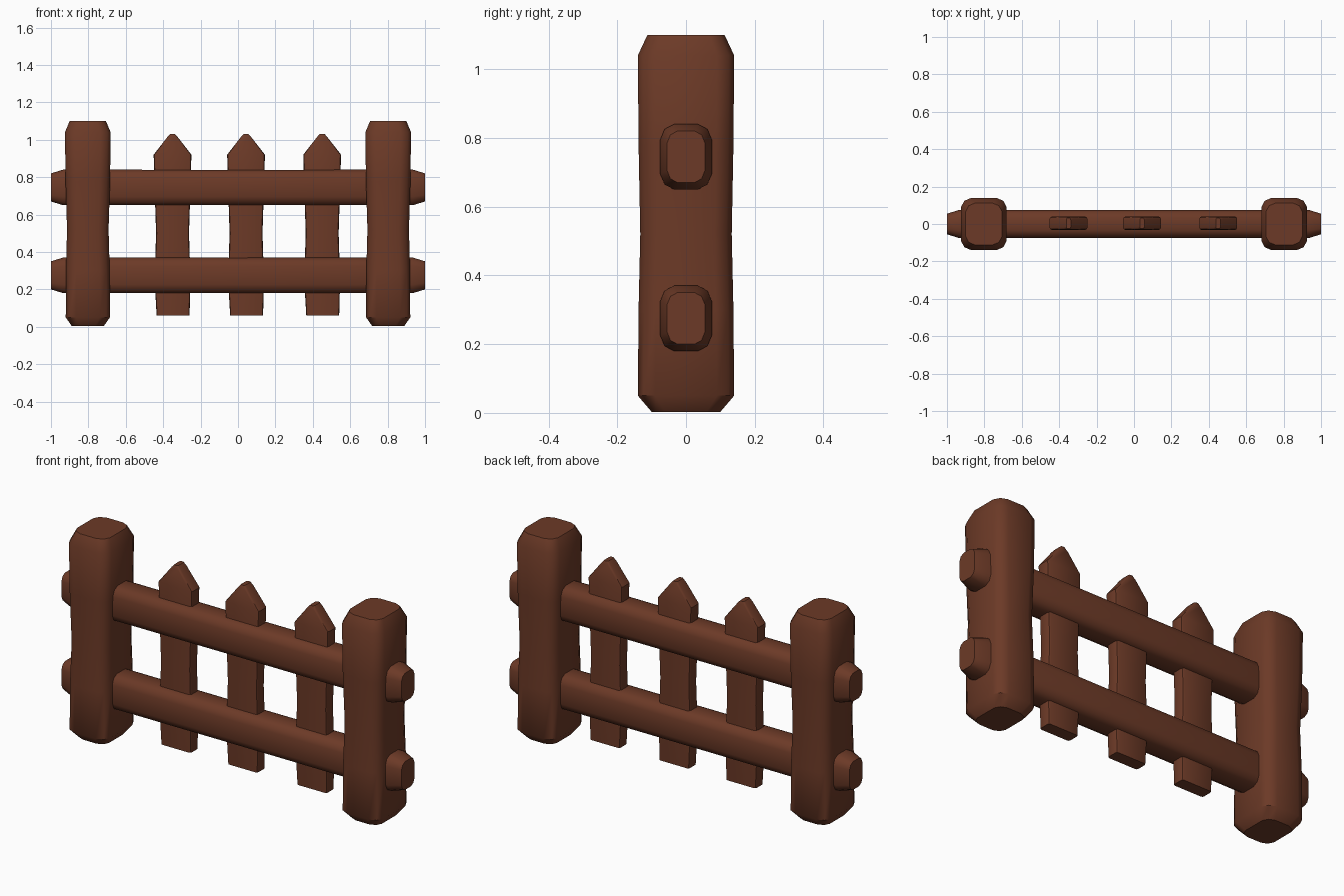
import bpy, bmesh
from mathutils import Vector

if "Cube" in bpy.data.objects:
    bpy.data.objects.remove(bpy.data.objects["Cube"])

wood = bpy.data.materials.new("brown wood")
wood.diffuse_color = (0.15, 0.042, 0.02, 1)
wood.use_nodes = True
wood.node_tree.nodes["Principled BSDF"].inputs["Base Color"].default_value = wood.diffuse_color


def ring_points(hu, hv, cu, cv):
    """Rounded rectangle: half sizes hu, hv with corner cuts cu, cv."""
    pts = []
    for su, sv, flip in ((1, 1, 0), (-1, 1, 1), (-1, -1, 0), (1, -1, 1)):
        corner = [(hu, hv - cv), (hu - cu * 0.32, hv - cv * 0.32), (hu - cu, hv)]
        if flip:
            corner.reverse()
        pts += [(su * u, sv * v) for u, v in corner]
    return pts


def loft(name, rings, place, angle):
    """Skin rings (t, half u, half v, cut u, cut v, shift u); place maps (u, v, t) to xyz."""
    bm = bmesh.new()
    loops = []
    for t, hu, hv, cu, cv, du in rings:
        loops.append([bm.verts.new(place(u + du, v, t)) for u, v in ring_points(hu, hv, cu, cv)])
    n = len(loops[0])
    for a, b in zip(loops, loops[1:]):
        for i in range(n):
            j = (i + 1) % n
            bm.faces.new((a[i], a[j], b[j], b[i]))
    bm.faces.new(loops[0][::-1])
    bm.faces.new(loops[-1])
    bmesh.ops.recalc_face_normals(bm, faces=bm.faces)
    mesh = bpy.data.meshes.new(name)
    bm.to_mesh(mesh)
    bm.free()
    mesh.materials.append(wood)
    ob = bpy.data.objects.new(name, mesh)
    bpy.context.collection.objects.link(ob)
    bpy.ops.object.select_all(action='DESELECT')
    ob.select_set(True)
    bpy.context.view_layer.objects.active = ob
    bpy.ops.object.shade_smooth_by_angle(angle=angle)


# End posts, slightly waisted with chamfered ends
post = [(0.003, 0.085, 0.10, 0.045, 0.04, 0),
        (0.05, 0.118, 0.14, 0.055, 0.05, 0),
        (0.30, 0.117, 0.138, 0.055, 0.05, 0),
        (0.52, 0.111, 0.133, 0.055, 0.05, 0),
        (0.78, 0.119, 0.138, 0.055, 0.05, 0),
        (1.04, 0.122, 0.14, 0.055, 0.05, 0),
        (1.10, 0.097, 0.112, 0.05, 0.045, 0)]
for side, x in (("left", -0.803), ("right", 0.803)):
    loft(side + "_post", post, lambda u, v, t, x=x: Vector((x + u, v, t)), 0.75)

# Horizontal rails running through the posts
rail = [(-1.0, 0.055, 0.075, 0.03, 0.035, 0),
        (-0.935, 0.075, 0.095, 0.04, 0.045, 0),
        (0.0, 0.075, 0.094, 0.04, 0.045, 0),
        (0.935, 0.075, 0.095, 0.04, 0.045, 0),
        (1.0, 0.055, 0.075, 0.03, 0.035, 0)]
for level, z in (("lower", 0.275), ("upper", 0.745)):
    loft(level + "_rail", rail, lambda u, v, t, z=z: Vector((t, u, z + v)), 0.75)

# Pointed pickets set between the rails
picket = [(0.06, 0.088, 0.033, 0.01, 0.01, 0.003),
          (0.25, 0.096, 0.036, 0.012, 0.012, 0),
          (0.50, 0.088, 0.034, 0.012, 0.012, 0),
          (0.75, 0.096, 0.036, 0.012, 0.012, 0),
          (0.92, 0.101, 0.036, 0.012, 0.012, 0),
          (1.015, 0.027, 0.033, 0.01, 0.01, 0),
          (1.032, 0.012, 0.028, 0.005, 0.01, 0)]
for i, x in enumerate((-0.35, 0.043, 0.45)):
    loft(f"picket_{i + 1}", picket, lambda u, v, t, x=x: Vector((x + u, v + 0.004, t)), 0.6)
